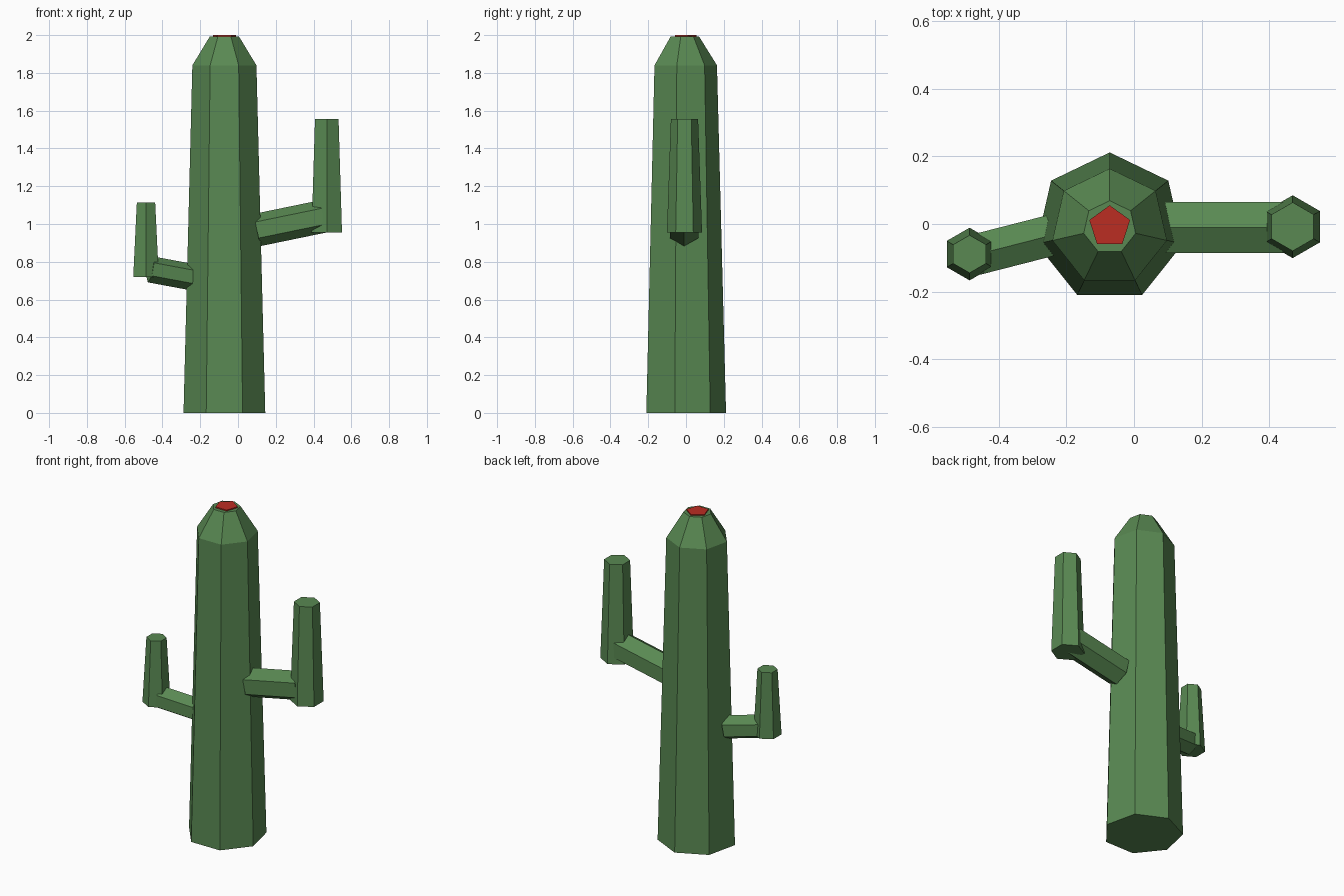
import bpy, bmesh, math
from mathutils import Vector

cube = bpy.data.objects.get("Cube")
if cube:
    bpy.data.objects.remove(cube, do_unlink=True)


def material(name, color):
    m = bpy.data.materials.new(name)
    m.use_nodes = True
    m.diffuse_color = color
    m.node_tree.nodes["Principled BSDF"].inputs["Base Color"].default_value = color
    return m


green = material("cactus_green", (0.10, 0.25, 0.085, 1))
red = material("flower_red", (0.50, 0.026, 0.016, 1))


def loft(name, sides, rings, axis, up, mat):
    """Flat-shaded prism through (centre, radius) rings, one corner pointing to up."""
    axis = Vector(axis).normalized()
    side = Vector(up).cross(axis).normalized()
    up = axis.cross(side)
    bm = bmesh.new()
    loops = []
    for centre, radius in rings:
        angles = [math.tau * i / sides for i in range(sides)]
        loops.append([bm.verts.new(Vector(centre) + radius * (up * math.cos(a) + side * math.sin(a)))
                      for a in angles])
    for low, high in zip(loops, loops[1:]):
        for i in range(sides):
            j = (i + 1) % sides
            bm.faces.new((low[i], low[j], high[j], high[i]))
    bm.faces.new(loops[0])
    bm.faces.new(loops[-1])
    bmesh.ops.recalc_face_normals(bm, faces=bm.faces)
    mesh = bpy.data.meshes.new(name)
    bm.to_mesh(mesh)
    bm.free()
    mesh.materials.append(mat)
    obj = bpy.data.objects.new(name, mesh)
    bpy.context.collection.objects.link(obj)
    return obj


def upright(name, sides, x, y, profile, mat):
    """Vertical tapered prism from (height, radius) pairs."""
    return loft(name, sides, [((x, y, z), r) for z, r in profile], (0, 0, 1), (0, 1, 0), mat)


def branch(name, start, end, radius):
    """Hexagonal side branch with a ridge on top."""
    axis = Vector(end) - Vector(start)
    return loft(name, 6, [(start, radius), (end, radius)], axis, (0, 0, 1), green)


# Trunk with tapered crown, and the flower on top
upright("trunk", 7, -0.072, -0.01, [(0, 0.222), (1.84, 0.174), (1.993, 0.079)], green)
upright("flower", 5, -0.072, -0.008, [(1.985, 0.0635), (2.0, 0.0635)], red)

# Left arm
branch("left_branch", (0.10, -0.01, 0.968), (0.45, -0.01, 1.04), 0.087)
upright("left_arm", 6, 0.47, -0.008, [(0.955, 0.093), (1.555, 0.072)], green)

# Right arm
branch("right_branch", (-0.25, -0.035, 0.72), (-0.465, -0.09, 0.76), 0.07)
upright("right_arm", 6, -0.487, -0.089, [(0.72, 0.078), (1.115, 0.056)], green)
